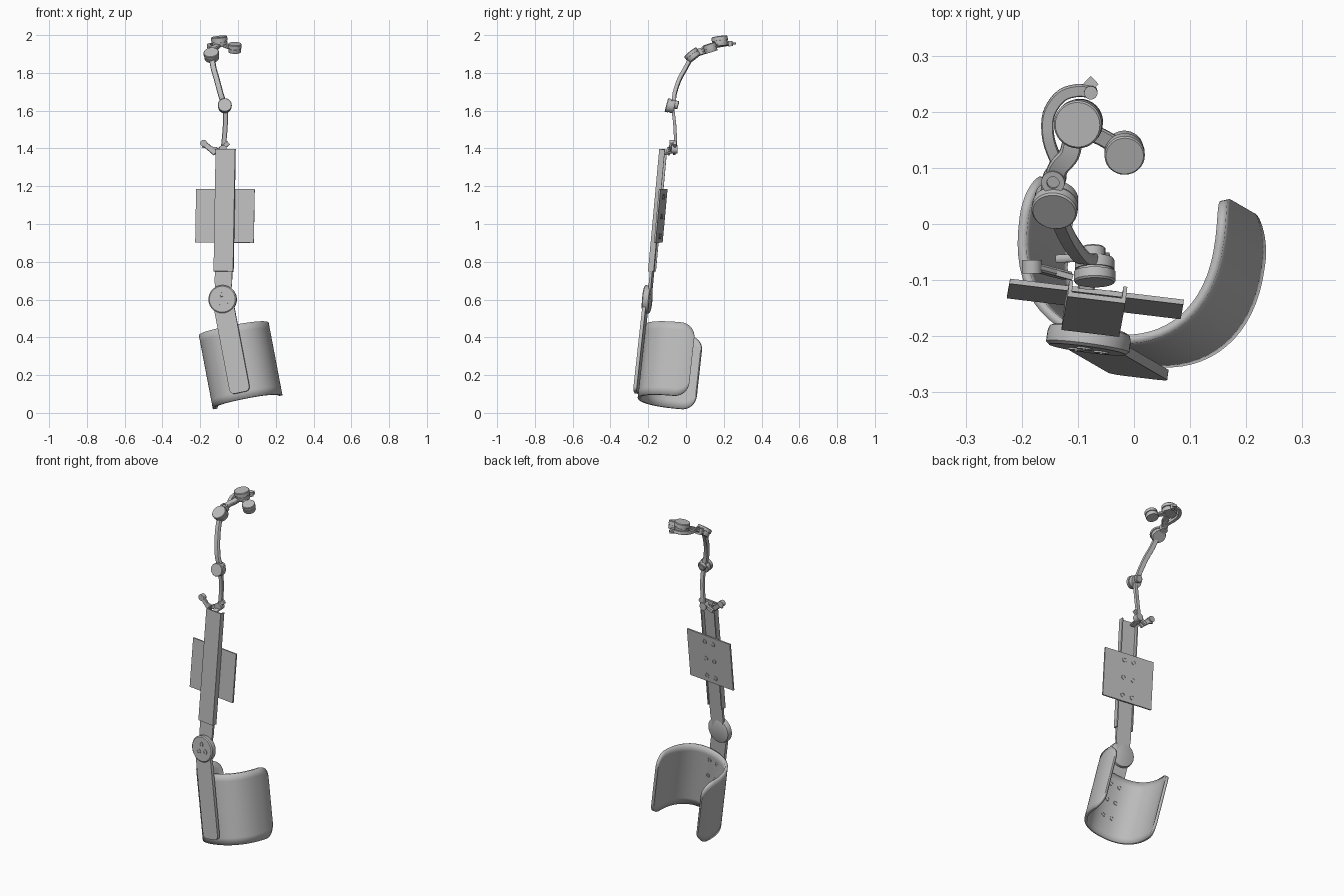
import bpy, bmesh, math
from mathutils import Vector as V, Matrix

if "Cube" in bpy.data.objects:
    bpy.data.objects.remove(bpy.data.objects["Cube"])

grey = bpy.data.materials.new("light_grey")
grey.diffuse_color = (0.5, 0.5, 0.5, 1)
grey.use_nodes = True
grey.node_tree.nodes["Principled BSDF"].inputs["Base Color"].default_value = grey.diffuse_color


def finish(name, bm, smooth=True):
    bmesh.ops.recalc_face_normals(bm, faces=bm.faces)
    me = bpy.data.meshes.new(name)
    bm.to_mesh(me)
    bm.free()
    ob = bpy.data.objects.new(name, me)
    bpy.context.collection.objects.link(ob)
    me.materials.append(grey)
    if smooth:
        bpy.ops.object.select_all(action='DESELECT')
        ob.select_set(True)
        bpy.context.view_layer.objects.active = ob
        bpy.ops.object.shade_smooth_by_angle(angle=math.radians(35))
    return ob


def frame(origin, up, across):
    """Local x = across, local y = back, local z = up."""
    w = V(up).normalized()
    u = V(across)
    u = (u - w * u.dot(w)).normalized()
    m = Matrix((u, w.cross(u), w)).transposed().to_4x4()
    m.translation = V(origin)
    return m


def slab(name, outline, y0, y1, m):
    """Extrude an x-z outline from y0 to y1."""
    bm = bmesh.new()
    a = [bm.verts.new(m @ V((x, y0, z))) for x, z in outline]
    b = [bm.verts.new(m @ V((x, y1, z))) for x, z in outline]
    bm.faces.new(a)
    bm.faces.new(b[::-1])
    for i in range(len(a)):
        j = (i + 1) % len(a)
        bm.faces.new((a[i], a[j], b[j], b[i]))
    return finish(name, bm)


def rect(x0, x1, z0, z1, r=0.0):
    if not r:
        return [(x0, z0), (x1, z0), (x1, z1), (x0, z1)]
    pts = []
    for k, (cx, cz) in enumerate(((x1 - r, z1 - r), (x0 + r, z1 - r), (x0 + r, z0 + r), (x1 - r, z0 + r))):
        for i in range(6):
            t = math.radians(90 * k + 18 * i)
            pts.append((cx + r * math.cos(t), cz + r * math.sin(t)))
    return pts


def disc(name, centre, axis, steps, n=32):
    """Turned part: steps are (radius, height along axis)."""
    q = V((0, 0, 1)).rotation_difference(V(axis).normalized())
    bm = bmesh.new()
    rings = []
    for r, h in steps:
        rings.append([bm.verts.new(V(centre) + q @ V((r * math.cos(math.tau * i / n), r * math.sin(math.tau * i / n), h)))
                      for i in range(n)])
    for a, b in zip(rings, rings[1:]):
        for i in range(n):
            j = (i + 1) % n
            bm.faces.new((a[i], a[j], b[j], b[i]))
    bm.faces.new(rings[0])
    bm.faces.new(rings[-1])
    return finish(name, bm)


def housing(r, h):
    """Joint housing with a groove and a small chamfer."""
    return [(r * .9, -h), (r * .95, -h * .85), (r * .95, -h * .1), (r * .87, -h * .1), (r * .87, h * .1),
            (r, h * .1), (r, h * .85), (r * .93, h)]


def strip(name, pts, width, thick, normal):
    """Flat bar swept along a smoothed path; normal points out of its broad side."""
    p = [V(q) for q in pts]
    path = []
    for i in range(len(p) - 1):
        a, b, c, d = p[max(i - 1, 0)], p[i], p[i + 1], p[min(i + 2, len(p) - 1)]
        for k in range(5):
            t = k / 5
            path.append(0.5 * (2 * b + (c - a) * t + (2 * a - 5 * b + 4 * c - d) * t * t
                               + (3 * b - a - 3 * c + d) * t ** 3))
    path.append(p[-1])
    bm = bmesh.new()
    rings = []
    for i, q in enumerate(path):
        t = (path[min(i + 1, len(path) - 1)] - path[max(i - 1, 0)]).normalized()
        s = t.cross(V(normal)).normalized()
        n = s.cross(t)
        rings.append([bm.verts.new(q + s * (x * width / 2) + n * (y * thick / 2)) for x, y in
                      ((-1, -.5), (-.8, -1), (.8, -1), (1, -.5), (1, .5), (.8, 1), (-.8, 1), (-1, .5))])
    for a, b in zip(rings, rings[1:]):
        for i in range(8):
            j = (i + 1) % 8
            bm.faces.new((a[i], a[j], b[j], b[i]))
    bm.faces.new(rings[0])
    bm.faces.new(rings[-1])
    return finish(name, bm)


# --- open cuff: C-shaped shell with rounded wing corners
tilt = (-0.19, 0.11, 1)
cuff = frame((0.015, -0.03, 0.25), tilt, (1, -0.12, 0.2))
half = []
for i in range(17):
    a = math.pi / 2 * i / 16
    half.append((0.187 * math.sin(a) ** .87, -0.205 * math.cos(a) ** .87))
for i in range(1, 13):
    t = math.sin(math.pi / 2 * i / 12)
    half.append((0.187 - 0.014 * t * t, 0.082 * t))
profile = [(-u, v) for u, v in half[:0:-1]] + half
bm = bmesh.new()
cols = []
R, H, ROWS = 0.075, 0.198, 10
for u, v in profile:
    s = min(R, max(0.0, 0.082 - v))
    hh = H - R + math.sqrt(max(0, R * R - (R - s) ** 2))
    cols.append([bm.verts.new(cuff @ V((u, v, hh * (2 * k / ROWS - 1)))) for k in range(ROWS + 1)])
for a, b in zip(cols, cols[1:]):
    for k in range(ROWS):
        bm.faces.new((a[k], b[k], b[k + 1], a[k + 1]))
shell = finish("cuff", bm)
# make the shell grow inward
probe = shell.data.polygons[len(shell.data.polygons) // 2]
outward = probe.normal.dot(cuff.to_3x3() @ V((0, -1, 0))) > 0
mod = shell.modifiers.new("wall", 'SOLIDIFY')
mod.thickness = 0.016
mod.offset = -1 if outward else 1

# --- lower strap and pivot
pivot = (-0.08, -0.2, 0.6)
low = frame(pivot, tilt, (1, -0.12, 0.2))
slab("lower_strap", rect(-0.054, 0.054, -0.505, 0.03, 0.025), -0.02, -0.002, low)
front = low.to_3x3() @ V((0, -1, 0))
disc("pivot_disc", pivot, front, [(0.064, -.014), (0.072, -.01), (0.075, 0), (0.075, .019), (0.069, .024)], 40)
for i in range(3):
    a = math.radians(90 + 120 * i)
    disc("pivot_screw", low @ V((0.027 * math.cos(a), -0.023, 0.027 * math.sin(a))), front,
         [(0.014, 0), (0.014, .004), (0.008, .004), (0.008, .001)], 16)
for z in (-0.21, -0.31, -0.41):
    for x in (-0.027, 0.027):
        disc("cuff_rivet", low @ V((x, 0.022, z)), -front, [(0.013, -.01), (0.013, .003), (0.007, .003), (0.007, 0)], 16)

# --- upper link and channel rail
rise = (0.017, 0.092, 1)
rail = frame((-0.078, -0.195, 0.75), rise, (1, -0.12, 0))
slab("upper_link", [(-.036, -.15), (.036, -.15), (.046, -.06), (.046, .2), (-.046, .2), (-.046, -.06)],
     0.009, 0.022, rail)
slab("rail_web", rect(-0.052, 0.052, 0, 0.65), 0, 0.009, rail)
for side in (-1, 1):
    x = 0.0485 * side
    slab("rail_flange", rect(x - 0.0035, x + 0.0035, 0, 0.65), 0.009, 0.03, rail)

# --- back plate with bolts
slab("back_plate", rect(-0.156, 0.156, 0.155, 0.44), 0.03, 0.039, rail)
back = rail.to_3x3() @ V((0, 1, 0))
for z in (0.19, 0.295, 0.4):
    for x in (-0.03, 0.03):
        disc("plate_bolt", rail @ V((x, 0.039, z)), back, [(0.014, -.004), (0.014, .003), (0.009, .003), (0.009, .001)], 16)

# --- clamp on top of the rail
strip("clamp_lever", [(-.185, -.075, 1.43), (-.155, -.083, 1.405), (-.12, -.092, 1.375)], .03, .014, (0, 1, 0))
disc("clamp_knob", (-.182, -.076, 1.428), (0, 1, 0), [(.018, -.012), (.018, .012)], 20)
strip("clamp_arm", [(-.135, -.062, 1.375), (-.095, -.06, 1.395), (-.05, -.058, 1.43)], .024, .014, (0, 1, 0))
strip("clamp_rod", [(-.19, -.072, 1.41), (-.11, -.095, 1.40)], .012, .012, (0, 0, 1))
strip("clamp_foot", [(-.085, -.115, 1.37), (-.08, -.06, 1.385)], .03, .012, (0, 0, 1))
disc("clamp_boss", (-.08, -.062, 1.395), (0, 1, 0), [(.022, -.015), (.022, .018)], 20)

# --- jointed arm
strip("lower_arm", [(-.08, -.055, 1.385), (-.073, -.056, 1.45), (-.067, -.06, 1.53), (-.067, -.07, 1.61)],
      .026, .016, (0, 1, 0))
disc("first_joint", (-.07, -.083, 1.625), (0, -.95, .25), housing(.037, .022))
disc("first_joint_cap", (-.073, -.055, 1.632), (0, .95, -.25), [(.022, -.01), (.022, .012), (.018, .015)], 20)
strip("upper_arm", [(-.077, -.062, 1.645), (-.092, -.06, 1.69), (-.112, -.035, 1.765), (-.128, -.005, 1.82),
                    (-.136, .02, 1.865), (-.14, .038, 1.885)], .03, .02, (-.2, -.9, .4))
disc("second_joint", (-.14, .035, 1.893), (-.1, -.6, .75), housing(.041, .022))
disc("elbow_screw", (-.143, .078, 1.915), (-.1, -.3, .95), [(.021, -.02), (.021, .015), (.011, .015), (.011, .009)], 20)
strip("elbow_link", [(-.148, .06, 1.898), (-.135, .1, 1.925), (-.115, .125, 1.937), (-.108, .16, 1.945)],
      .036, .02, (0, -.3, 1))

# --- hook and end joints
strip("hook", [(-.135, .105, 1.925), (-.152, .15, 1.938), (-.152, .195, 1.946), (-.13, .228, 1.952), (-.1, .238, 1.955),
               (-.075, .235, 1.955)], .022, .016, (0, -.2, 1))
disc("hook_pin", (-.077, .235, 1.955), (0, -.1, 1), [(.012, -.014), (.012, .014)], 16)
tip = frame((-.08, .25, 1.955), (0, 1, 0), (1, 0, 0))
slab("hook_tip", [(-.016, -.006), (.006, -.012), (.017, -.001), (.003, .014)], -.006, .006, tip)
disc("third_joint", (-.098, .18, 1.966), (-.1, -.12, .98), housing(.043, .026))
strip("end_link", [(-.085, .165, 1.95), (-.058, .155, 1.94), (-.025, .135, 1.928)], .03, .016, (0, -.2, 1))
disc("end_joint", (-.017, .128, 1.932), (.02, -.3, .95), housing(.036, .023))
